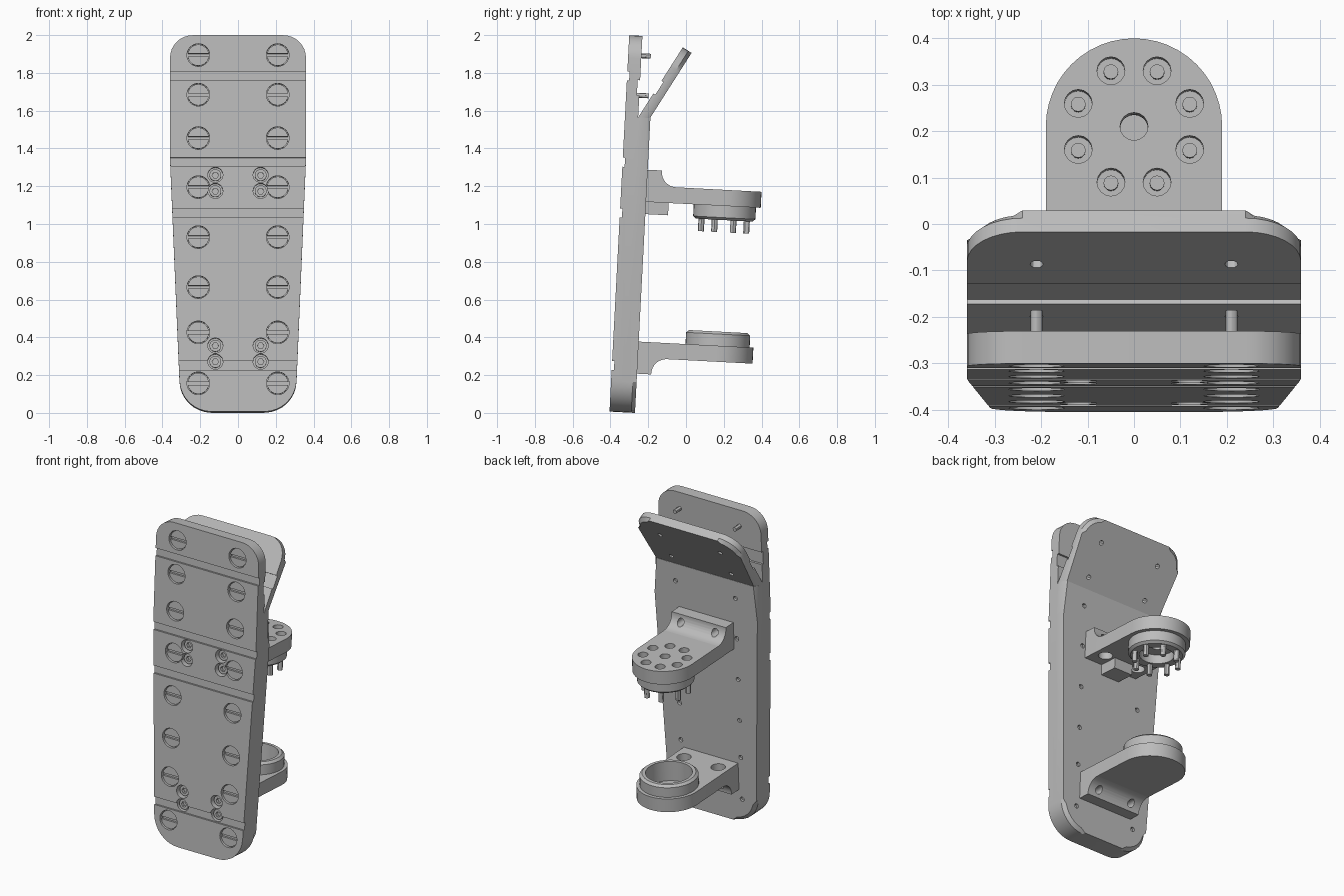
import bpy, bmesh
from math import sin, cos, pi, radians
from mathutils import Matrix, Vector

if "Cube" in bpy.data.objects:
    bpy.data.objects.remove(bpy.data.objects["Cube"])

grey = bpy.data.materials.new("plain grey")
grey.use_nodes = True
grey.diffuse_color = (0.5, 0.5, 0.5, 1)
grey.node_tree.nodes["Principled BSDF"].inputs["Base Color"].default_value = (0.5, 0.5, 0.5, 1)

# Frame of the leaning board: y is depth from the front face, z runs up the board
BOARD = Matrix.Translation((0, -0.405, 0.007)) @ Matrix.Rotation(radians(-3), 4, "X")
FLAP = BOARD @ Matrix.Translation((0, 0.07, 1.563)) @ Matrix.Rotation(radians(-29.5), 4, "X")


def rounded(corners, steps=8):
    """Closed 2D outline from (x, y, radius) corners."""
    pts = []
    for i, (x, y, r) in enumerate(corners):
        c = Vector((x, y))
        a = (Vector(corners[i - 1][:2]) - c).normalized()
        b = (Vector(corners[(i + 1) % len(corners)][:2]) - c).normalized()
        if r == 0:
            pts.append(c)
            continue
        half = a.angle(b) / 2
        mid = c + (a + b).normalized() * r / sin(half)
        start = c + a * r * cos(half) / sin(half) - mid
        end = c + b * r * cos(half) / sin(half) - mid
        sweep = pi - 2 * half
        for k in range(steps + 1):
            t = k / steps
            pts.append(mid + (start * sin((1 - t) * sweep) + end * sin(t * sweep)) / sin(sweep))
    return pts


def prism(bm, pts, place, lo, hi):
    """Extrude an outline; place(a, b, d) gives the 3D point."""
    loops = [[bm.verts.new(place(a, b, d)) for a, b in pts] for d in (lo, hi)]
    bm.faces.new(loops[0])
    back = bm.faces.new(loops[1])
    for i in range(len(pts)):
        bm.faces.new((loops[0][i - 1], loops[0][i], loops[1][i], loops[1][i - 1]))
    return back


def upright(a, b, d):
    return (a, d, b)


def flat(a, b, d):
    return (a, b, d)


def sideways(a, b, d):
    return (d, a, b)


def rod(bm, r, centre, lo, hi, place, seg=24):
    pts = [(centre[0] + r * cos(2 * pi * k / seg), centre[1] + r * sin(2 * pi * k / seg)) for k in range(seg)]
    prism(bm, pts, place, lo, hi)


def box(bm, x, y, z):
    prism(bm, [(x[0], z[0]), (x[1], z[0]), (x[1], z[1]), (x[0], z[1])], upright, *y)


def lathe(bm, profile, cy, seg=40):
    """Turn a closed (radius, height) profile about a vertical axis at y = cy."""
    rings = [[bm.verts.new((r * cos(2 * pi * k / seg), cy + r * sin(2 * pi * k / seg), h))
              for k in range(seg)] for r, h in profile]
    for i in range(len(rings)):
        for k in range(seg):
            bm.faces.new((rings[i - 1][k - 1], rings[i - 1][k], rings[i][k], rings[i][k - 1]))


def make(name, bm, matrix):
    bmesh.ops.recalc_face_normals(bm, faces=bm.faces)
    mesh = bpy.data.meshes.new(name)
    bm.to_mesh(mesh)
    bm.free()
    mesh.materials.append(grey)
    ob = bpy.data.objects.new(name, mesh)
    bpy.context.collection.objects.link(ob)
    ob.matrix_world = matrix
    return ob


def cut(ob, bm, matrix):
    cutter = make("cutter", bm, matrix)
    mod = ob.modifiers.new("cut", "BOOLEAN")
    mod.operation, mod.solver, mod.use_self = "DIFFERENCE", "EXACT", True
    mod.object = cutter
    bpy.context.view_layer.objects.active = ob
    bpy.ops.object.modifier_apply(modifier=mod.name)
    bpy.data.objects.remove(cutter)


def chamfer(bm, face, skip):
    edges = [e for e in face.edges if not all(skip(v.co) for v in e.verts)]
    bmesh.ops.bevel(bm, geom=edges, offset=0.02, segments=1, affect="EDGES")


SCREW_Z = (1.89, 1.68, 1.45, 1.19, 0.925, 0.66, 0.42, 0.15)
SCREWS = [(x, z) for z in SCREW_Z for x in (-0.21, 0.21)]
BOLTS = [(x, z) for z in (1.255, 1.17, 0.35, 0.265) for x in (-0.12, 0.12)]
SIDE = 0.36
parts = []

# Front board with cross grooves and screw recesses
bm = bmesh.new()
prism(bm, rounded([(-SIDE, 1.995, 0.12), (-SIDE, 1.34, 0), (-0.303, 0, 0.17),
                   (0.303, 0, 0.17), (SIDE, 1.34, 0), (SIDE, 1.995, 0.12)]), upright, 0, 0.07)
front = make("front_board", bm, BOARD)
bm = bmesh.new()
for z in (1.78, 1.322, 1.053, 0.245):
    box(bm, (-0.5, 0.5), (-0.05, 0.012), (z - 0.024, z + 0.024))
box(bm, (-0.5, 0.5), (0.057, 0.1), (1.68, 1.76))
cut(front, bm, BOARD)
bm = bmesh.new()
for p in SCREWS:
    rod(bm, 0.06, p, -0.05, 0.03, upright, 32)
for p in BOLTS:
    rod(bm, 0.04, p, -0.05, 0.045, upright)
cut(front, bm, BOARD)
parts.append(front)

# Back board, chamfered along its rear rim
bm = bmesh.new()
face = prism(bm, rounded([(-SIDE, 1.563, 0), (-SIDE, 1.34, 0), (-0.303, 0, 0.17),
                          (0.303, 0, 0.17), (SIDE, 1.34, 0), (SIDE, 1.563, 0)]), upright, 0.07, 0.135)
chamfer(bm, face, lambda c: c.z > 1.56)
back = make("back_board", bm, BOARD)
bm = bmesh.new()
for p in SCREWS[4:]:
    rod(bm, 0.014, p, 0.11, 0.2, upright, 12)
cut(back, bm, BOARD)
parts.append(back)

# Upper flap bent away from the front board
bm = bmesh.new()
face = prism(bm, rounded([(-SIDE, 0.44, 0.12), (-SIDE, 0, 0), (SIDE, 0, 0), (SIDE, 0.44, 0.12)]),
             upright, 0, 0.055)
chamfer(bm, face, lambda c: c.z < 0.01)
flap = make("bent_flap", bm, FLAP)
bm = bmesh.new()
for z in (0.1, 0.31):
    for x in (-0.21, 0.21):
        rod(bm, 0.014, (x, z), -0.05, 0.1, upright, 12)
box(bm, (-0.5, 0.5), (-0.05, 0.012), (0.15, 0.23))
cut(flap, bm, FLAP)
parts.append(flap)

# Slotted screws and socket bolts
bm, slots = bmesh.new(), bmesh.new()
for x, z in SCREWS:
    rod(bm, 0.056, (x, z), 0.01, 0.035, upright, 32)
    box(slots, (x - 0.1, x + 0.1), (-0.05, 0.024), (z - 0.008, z + 0.008))
heads = make("screw_heads", bm, BOARD)
cut(heads, slots, BOARD)
bm = bmesh.new()
for p in SCREWS:
    rod(bm, 0.013, p, 0.03, 0.12, upright, 12)
parts += [heads, make("screw_shafts", bm, BOARD)]
bm, sockets = bmesh.new(), bmesh.new()
for p in BOLTS:
    rod(bm, 0.031, p, 0.02, 0.05, upright)
    rod(sockets, 0.017, p, 0, 0.038, upright, 6)
bolts = make("socket_bolts", bm, BOARD)
cut(bolts, sockets, BOARD)
parts.append(bolts)

# Two shelf brackets, the lower one turned over
CY, R, T = 0.553, 0.19, 0.085
RING = [(0.13 * cos(a), CY + 0.13 * sin(a)) for a in [pi / 8 + k * pi / 4 for k in range(8)]]


def bracket(label, matrix, cuts):
    bm = bmesh.new()
    tip = [(R * cos(k * pi / 24), CY + R * sin(k * pi / 24)) for k in range(25)]
    prism(bm, tip + [(-R, 0.133), (R, 0.133)], flat, 0, T)
    shelf = make(label + "_shelf", bm, matrix)
    for x in (-0.12, 0.12):
        rod(cuts, 0.042, (x, 0.235), -0.05, 0.065, flat)
    cut(shelf, cuts, matrix)
    bm = bmesh.new()
    curve = [(0.29 - 0.08 * sin(a), T + 0.08 - 0.08 * cos(a)) for a in [k * pi / 16 for k in range(9)]]
    prism(bm, [(0.133, T - 0.002), (0.29, T - 0.002)] + curve + [(0.21, 0.17), (0.133, 0.17)],
          sideways, -R, R)
    mount = make(label + "_mount", bm, matrix)
    bm = bmesh.new()
    for x in (-0.12, 0.12):
        rod(bm, 0.022, (x, 0.125), 0.17, 0.35, upright)
    cut(mount, bm, matrix)
    parts.extend([shelf, mount])


# Upper bracket: pierced shelf, ring and hanging pins
UPPER = BOARD @ Matrix.Translation((0, 0, 1.119))
cuts = bmesh.new()
for p in RING + [(0, CY)]:
    rod(cuts, 0.03, p, -0.05 if p[0] == 0 else 0.02, 0.2, flat, 16)
bracket("upper", UPPER, cuts)
bm = bmesh.new()
lathe(bm, [(0.03, 0.003), (0.03, -0.02), (0.1, -0.02), (0.1, -0.075), (0.15, -0.075),
           (0.165, -0.062), (0.165, 0.003)], CY)
parts.append(make("upper_ring", bm, UPPER))
bm = bmesh.new()
for p in RING:
    rod(bm, 0.016, p, -0.14, 0.05, flat, 12)
parts.append(make("hanging_pins", bm, UPPER))
bm = bmesh.new()
box(bm, (-0.065, 0.065), (0.133, 0.255), (-0.065, 0.003))
parts.append(make("support_block", bm, UPPER))

# Lower bracket: shelf with an open cup
LOWER = BOARD @ Matrix.Translation((0, 0, 0.378)) @ Matrix.Rotation(pi, 4, "Y")
cuts = bmesh.new()
rod(cuts, 0.14, (0, CY), -0.05, 0.055, flat, 40)
bracket("lower", LOWER, cuts)
bm = bmesh.new()
lathe(bm, [(0.0005, 0.05), (0.135, 0.05), (0.135, -0.075), (0.155, -0.075), (0.17, -0.062),
           (0.17, 0.003), (0.139, 0.003), (0.139, 0.058), (0.0005, 0.058)], CY)
parts.append(make("cup", bm, LOWER))

# Smooth round walls, keep hard edges
bpy.ops.object.select_all(action="DESELECT")
for ob in parts:
    ob.select_set(True)
bpy.context.view_layer.objects.active = parts[0]
bpy.ops.object.shade_smooth_by_angle(angle=radians(30))
